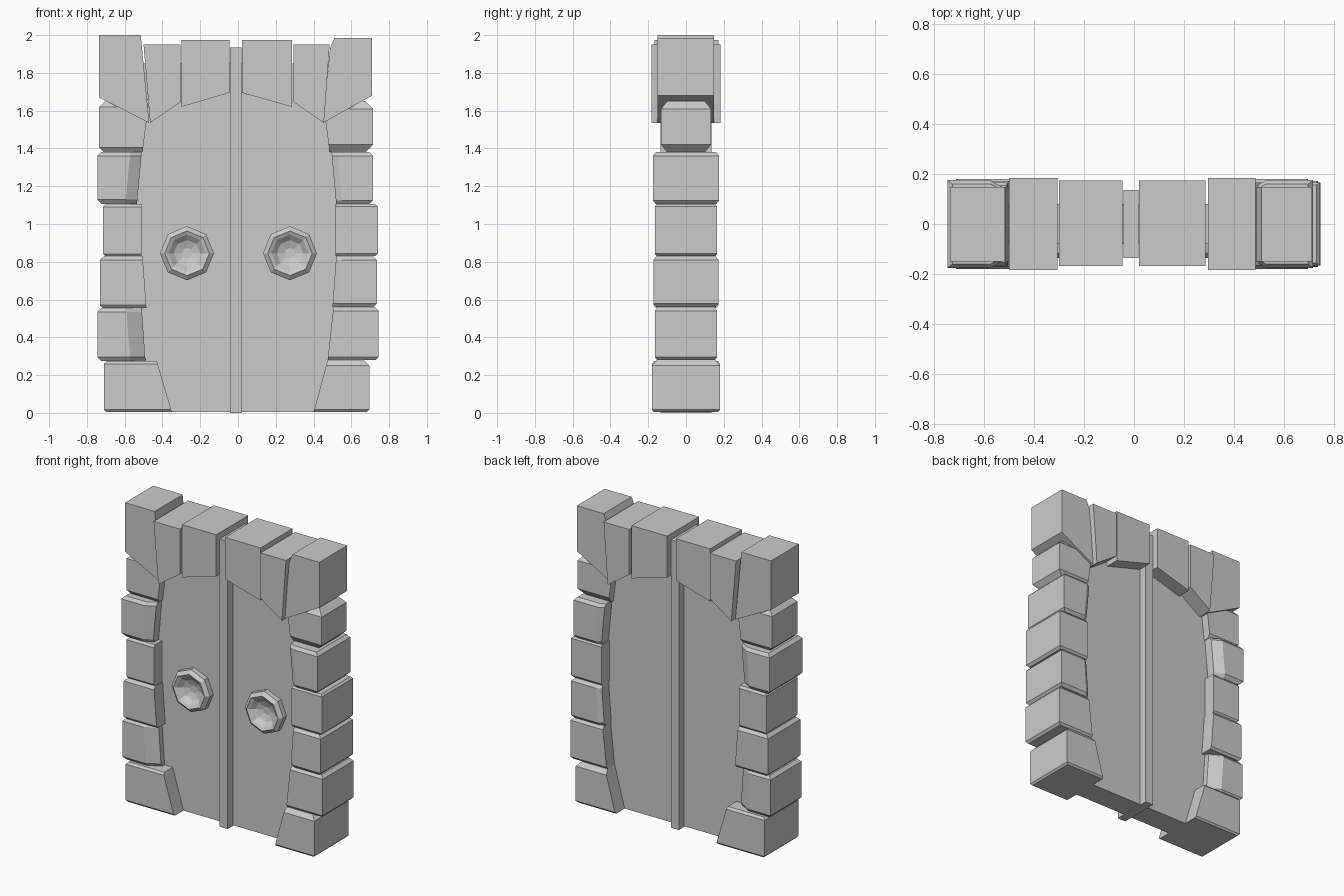
import bpy, bmesh, math

if "Cube" in bpy.data.objects:
    bpy.data.objects.remove(bpy.data.objects["Cube"])


def make_object(name, verts, faces):
    mesh = bpy.data.meshes.new(name)
    mesh.from_pydata(verts, [], faces)
    bm = bmesh.new()
    bm.from_mesh(mesh)
    bmesh.ops.recalc_face_normals(bm, faces=bm.faces)
    bm.to_mesh(mesh)
    bm.free()
    obj = bpy.data.objects.new(name, mesh)
    bpy.context.collection.objects.link(obj)
    return obj


def loft(name, rings):
    """Skin equal-length rings and cap both ends."""
    n = len(rings[0])
    verts = [v for r in rings for v in r]
    faces = [list(range(n)), list(range(len(verts) - n, len(verts)))]
    for k in range(len(rings) - 1):
        for i in range(n):
            j = (i + 1) % n
            faces.append([k * n + i, k * n + j, k * n + n + j, k * n + n + i])
    return make_object(name, verts, faces)


def slab(name, outline, y0, y1):
    """Front outline (x, z) extruded through the depth."""
    return loft(name, [[(x, y, z) for x, z in outline] for y in (y0, y1)])


def side_block(name, side, outer, low, high, z0, z1, depth, inner_cut, cb, ct):
    """Wall stone: chamfered top and bottom, optional sloped inner corners."""
    rings = []
    for t, c in ((0, cb), (cb / (z1 - z0), 0), (1 - ct / (z1 - z0), 0), (1, ct)):
        inner = low + (high - low) * t
        d = depth - c * 0.8
        o = outer - c
        z = z0 + (z1 - z0) * t
        di = d - inner_cut * 0.6
        rings.append([(side * x, y, z) for x, y in (
            (o, -d), (inner + inner_cut + 0.001, -d), (inner, -di),
            (inner, di), (inner + inner_cut + 0.001, d), (o, d))])
    return loft(name, rings)


# Stone columns: outer x, inner x low/high, z range, depth, inner cut, chamfers
left = [
    (.71, .35, .43, .005, .275, .18, 0, .012, .015),
    (.745, .49, .51, .275, .555, .165, .08, .02, .02),
    (.73, .485, .505, .555, .83, .172, 0, .015, .02),
    (.715, .51, .51, .83, 1.105, .165, 0, .012, .015),
    (.745, .535, .51, 1.105, 1.38, .175, .06, .025, .02),
    (.735, .505, .47, 1.38, 1.66, .135, 0, .025, .04)]
right = [
    (.695, .40, .475, .005, .28, .18, 0, .012, .03),
    (.745, .475, .505, .28, .56, .165, 0, .015, .02),
    (.735, .50, .52, .56, .83, .172, .03, .02, .02),
    (.74, .515, .515, .83, 1.105, .165, 0, .015, .012),
    (.715, .52, .495, 1.105, 1.38, .175, .03, .02, .02),
    (.715, .485, .45, 1.38, 1.65, .132, 0, .04, .04)]
for label, side, rows in (("left", -1, left), ("right", 1, right)):
    for i, row in enumerate(rows):
        side_block(f"{label}_stone_{i + 1}", side, *row)

# Lintel stones across the top
slab("left_corner_stone", [(-.735, 2), (-.515, 2), (-.47, 1.535), (-.735, 1.67)], -.15, .147)
slab("right_corner_stone", [(.51, 1.985), (.71, 1.985), (.71, 1.68), (.45, 1.535), (.487, 1.93)], -.15, .147)
slab("left_arch_stone", [(-.50, 1.95), (-.305, 1.95), (-.305, 1.645), (-.465, 1.535)], -.183, .183)
slab("right_arch_stone", [(.295, 1.95), (.485, 1.95), (.455, 1.535), (.295, 1.645)], -.183, .183)
slab("left_key_stone", [(-.30, 1.975), (-.045, 1.975), (-.045, 1.695), (-.30, 1.62)], -.167, .173)
slab("right_key_stone", [(.02, 1.975), (.285, 1.975), (.285, 1.62), (.02, 1.695)], -.167, .173)

# Recessed door leaves and centre strip
for name, x0, x1 in (("left_door", -.6, -.012), ("right_door", -.012, .6)):
    slab(name, [(x0, .005), (x1, .005), (x1, 1.85), (x0, 1.85)], -.08, .08)
slab("centre_strip", [(-.042, 0), (.018, 0), (.018, 1.935), (-.042, 1.935)], -.135, .135)

# Eight-sided dished handles (radius, y)
profile = [(.143, -.07), (.143, -.115), (.118, -.135), (.098, -.125), (.07, -.10), (.028, -.085)]
for name, cx in (("left_handle", -.27), ("right_handle", .275)):
    loft(name, [[(cx + r * math.cos(a * math.pi / 4), y, .845 + r * math.sin(a * math.pi / 4))
                 for a in range(8)] for r, y in profile])
